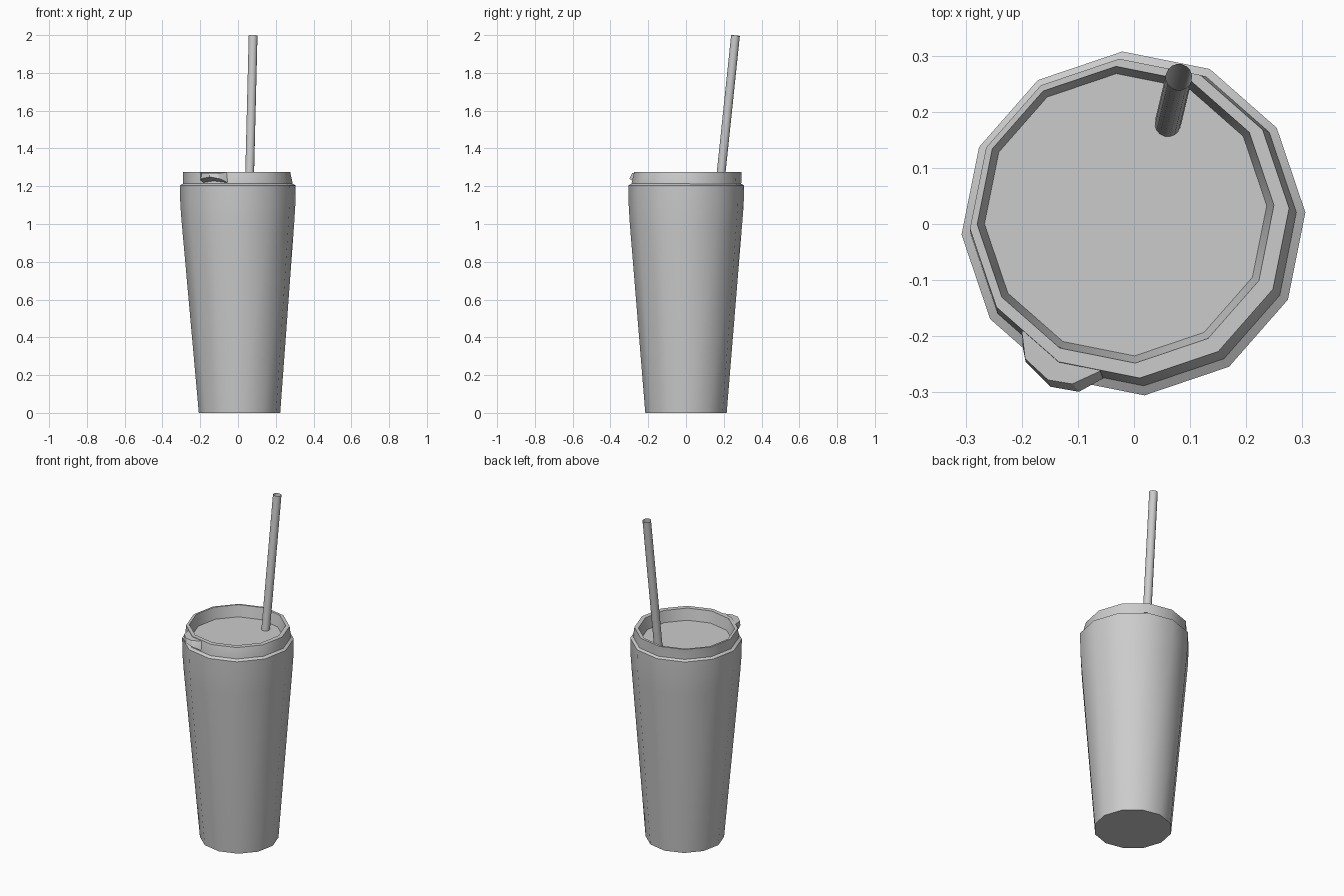
import bpy, bmesh, math
from mathutils import Vector

if "Cube" in bpy.data.objects:
    bpy.data.objects.remove(bpy.data.objects["Cube"], do_unlink=True)

grey = bpy.data.materials.new("plain_grey")
grey.use_nodes = True
colour = (0.6, 0.6, 0.6, 1)
grey.diffuse_color = colour
grey.node_tree.nodes["Principled BSDF"].inputs["Base Color"].default_value = colour


def finish(name, bm, smooth=40):
    """Turn a bmesh into a named, shaded object."""
    bmesh.ops.recalc_face_normals(bm, faces=bm.faces)
    mesh = bpy.data.meshes.new(name)
    bm.to_mesh(mesh)
    bm.free()
    mesh.materials.append(grey)
    obj = bpy.data.objects.new(name, mesh)
    bpy.context.collection.objects.link(obj)
    bpy.ops.object.select_all(action="DESELECT")
    obj.select_set(True)
    bpy.context.view_layer.objects.active = obj
    if smooth:
        bpy.ops.object.shade_smooth_by_angle(angle=math.radians(smooth))
    return obj


def loft(name, rings, sides=12, phase=3.7):
    """Join rings of (radius, z, centre x, centre y) and cap both ends."""
    bm = bmesh.new()
    loops = []
    for r, z, cx, cy in rings:
        angles = [math.radians(phase + 360 * i / sides) for i in range(sides)]
        loops.append([bm.verts.new((cx + r * math.cos(a), cy + r * math.sin(a), z)) for a in angles])
    for low, high in zip(loops, loops[1:]):
        for i in range(sides):
            j = (i + 1) % sides
            bm.faces.new((low[i], low[j], high[j], high[i]))
    bm.faces.new(loops[0][::-1])
    bm.faces.new(loops[-1])
    return finish(name, bm)


# Tapered cup with a narrow sloping shoulder under the lid
loft("cup_body", [
    (0.216, 0.0, 0.008, 0.0),
    (0.298, 1.0, 0.0, 0.0),
    (0.305, 1.1, -0.001, 0.001),
    (0.307, 1.204, -0.001, 0.001),
    (0.288, 1.215, -0.001, 0.001),
    (0.270, 1.18, -0.001, 0.001),
])

# Lid: outer wall, rim, inner wall and recessed floor
loft("lid", [
    (0.291, 1.185, -0.001, 0.002),
    (0.291, 1.215, -0.001, 0.002),
    (0.285, 1.275, -0.008, 0.010),
    (0.265, 1.275, -0.015, 0.0165),
    (0.252, 1.207, -0.015, 0.0165),
])

# Drinking lip flaring out of the lid wall, with a sloping underside
lip_points = [
    (-0.200, -0.190, 1.272), (-0.194, -0.240, 1.270), (-0.153, -0.278, 1.270),
    (-0.110, -0.285, 1.270), (-0.060, -0.262, 1.272),                       # top edge
    (-0.198, -0.222, 1.232), (-0.193, -0.246, 1.240), (-0.149, -0.290, 1.249),
    (-0.098, -0.299, 1.240), (-0.055, -0.275, 1.220),                       # outer edge
    (-0.180, -0.205, 1.216), (-0.070, -0.260, 1.216),                       # root
    (-0.165, -0.205, 1.272), (-0.075, -0.245, 1.272),
]
bm = bmesh.new()
verts = [bm.verts.new(p) for p in lip_points]
hull = bmesh.ops.convex_hull(bm, input=verts)
loose = {v for v in hull["geom_interior"] + hull["geom_unused"] if isinstance(v, bmesh.types.BMVert)}
bmesh.ops.delete(bm, geom=list(loose), context="VERTS")
finish("drinking_lip", bm, 25)

# Leaning straw, an open tube
start, end = Vector((0.060, 0.178, 1.195)), Vector((0.080, 0.262, 1.998))
axis = end - start
bm = bmesh.new()
bmesh.ops.create_cone(bm, cap_ends=False, segments=16, radius1=0.0235, radius2=0.0235, depth=axis.length)
straw = finish("straw", bm)
straw.location = (start + end) / 2
straw.rotation_mode = "QUATERNION"
straw.rotation_quaternion = axis.to_track_quat("Z", "Y")
